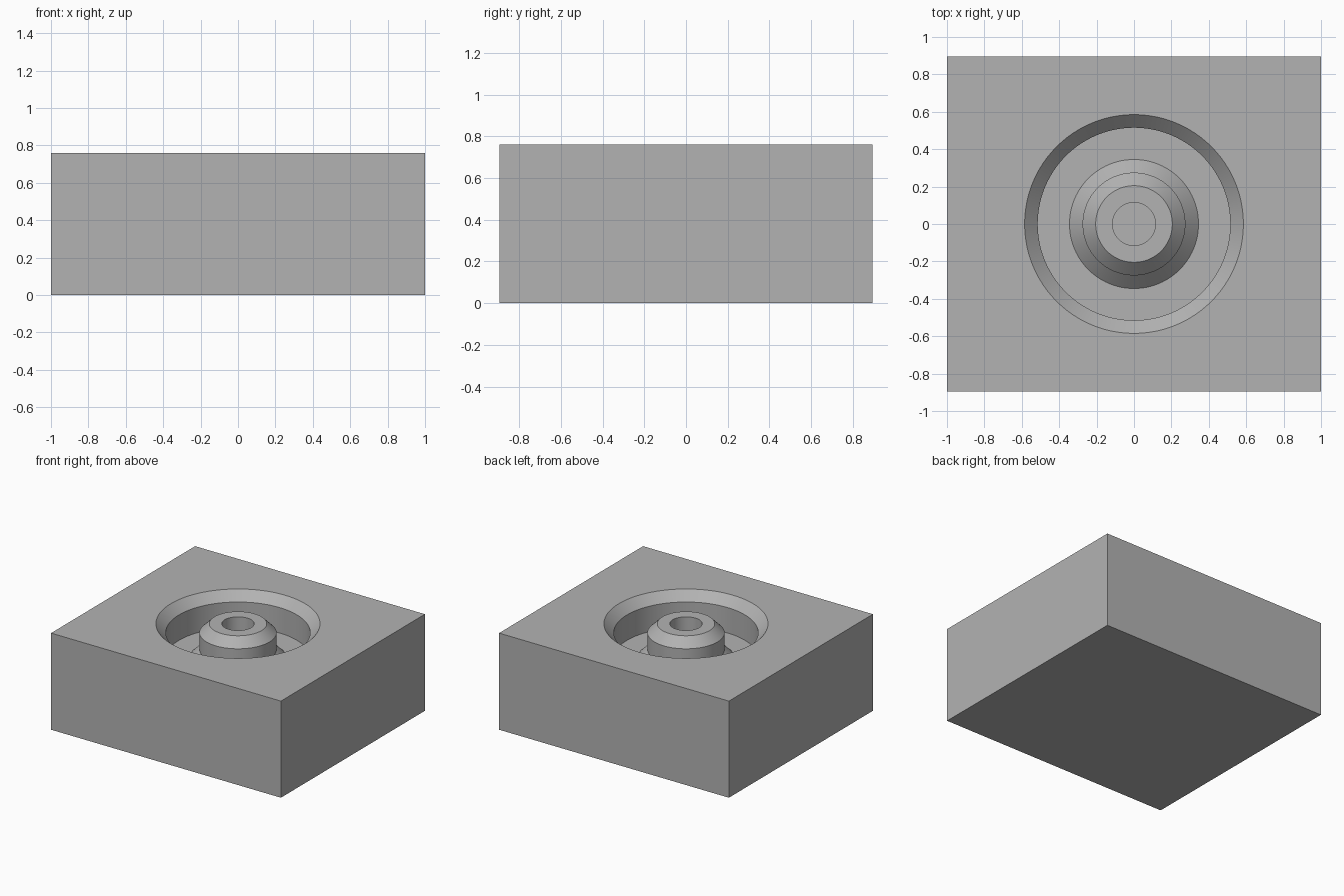
import bpy, bmesh, math

cube = bpy.data.objects.get("Cube")
if cube:
    bpy.data.objects.remove(cube)

WIDTH, DEPTH, HEIGHT = 2.0, 1.79, 0.76
CHAMFER = 0.07
FLOOR = 0.49
SEGMENTS = 96

grey = bpy.data.materials.new("plain_grey")
grey.use_nodes = True
colour = (0.45, 0.45, 0.45, 1)
grey.diffuse_color = colour
grey.node_tree.nodes["Principled BSDF"].inputs["Base Color"].default_value = colour

# Recess profile, from the top rim inward to the bottom of the bore
profile = [
    (0.585, HEIGHT), (0.515, HEIGHT - CHAMFER),      # rim chamfer
    (0.515, FLOOR), (0.345, FLOOR),                  # wall and floor
    (0.275, FLOOR + CHAMFER),                        # boss foot
    (0.275, HEIGHT - CHAMFER), (0.205, HEIGHT),      # boss side and chamfer
    (0.115, HEIGHT), (0.115, FLOOR),                 # bore
]

bm = bmesh.new()


def ring(radius, z):
    angles = [2 * math.pi * i / SEGMENTS for i in range(SEGMENTS)]
    return [bm.verts.new((radius * math.cos(a), radius * math.sin(a), z)) for a in angles]


def loop_edges(verts):
    return [bm.edges.new((v, verts[i - 1])) for i, v in enumerate(verts)]


# Turned recess with central boss
rings = [ring(r, z) for r, z in profile]
for outer, inner in zip(rings, rings[1:]):
    for i in range(SEGMENTS):
        bm.faces.new((outer[i - 1], outer[i], inner[i], inner[i - 1]))
bm.faces.new(rings[-1])

# Block sides and underside
corners = [(-1, -1), (1, -1), (1, 1), (-1, 1)]
low, high = [[bm.verts.new((x * WIDTH / 2, y * DEPTH / 2, z)) for x, y in corners]
             for z in (0, HEIGHT)]
for i in range(4):
    bm.faces.new((low[i - 1], low[i], high[i], high[i - 1]))
bm.faces.new(low[::-1])

# Top face around the recess: each quarter fans out to its block corner
quarter = SEGMENTS // 4
for q in range(4):
    corner = high[(q + 2) % 4]
    following = high[(q + 3) % 4]
    for i in range(q * quarter, (q + 1) * quarter):
        bm.faces.new((corner, rings[0][(i + 1) % SEGMENTS], rings[0][i]))
    bm.faces.new((corner, following, rings[0][(q + 1) * quarter % SEGMENTS]))

bmesh.ops.recalc_face_normals(bm, faces=bm.faces[:])
mesh = bpy.data.meshes.new("recessed_block")
bm.to_mesh(mesh)
bm.free()
mesh.materials.append(grey)
block = bpy.data.objects.new("recessed_block", mesh)
bpy.context.collection.objects.link(block)

# Smooth the turned surfaces, keep real edges sharp
bpy.context.view_layer.objects.active = block
block.select_set(True)
bpy.ops.object.shade_smooth_by_angle(angle=math.radians(30))
